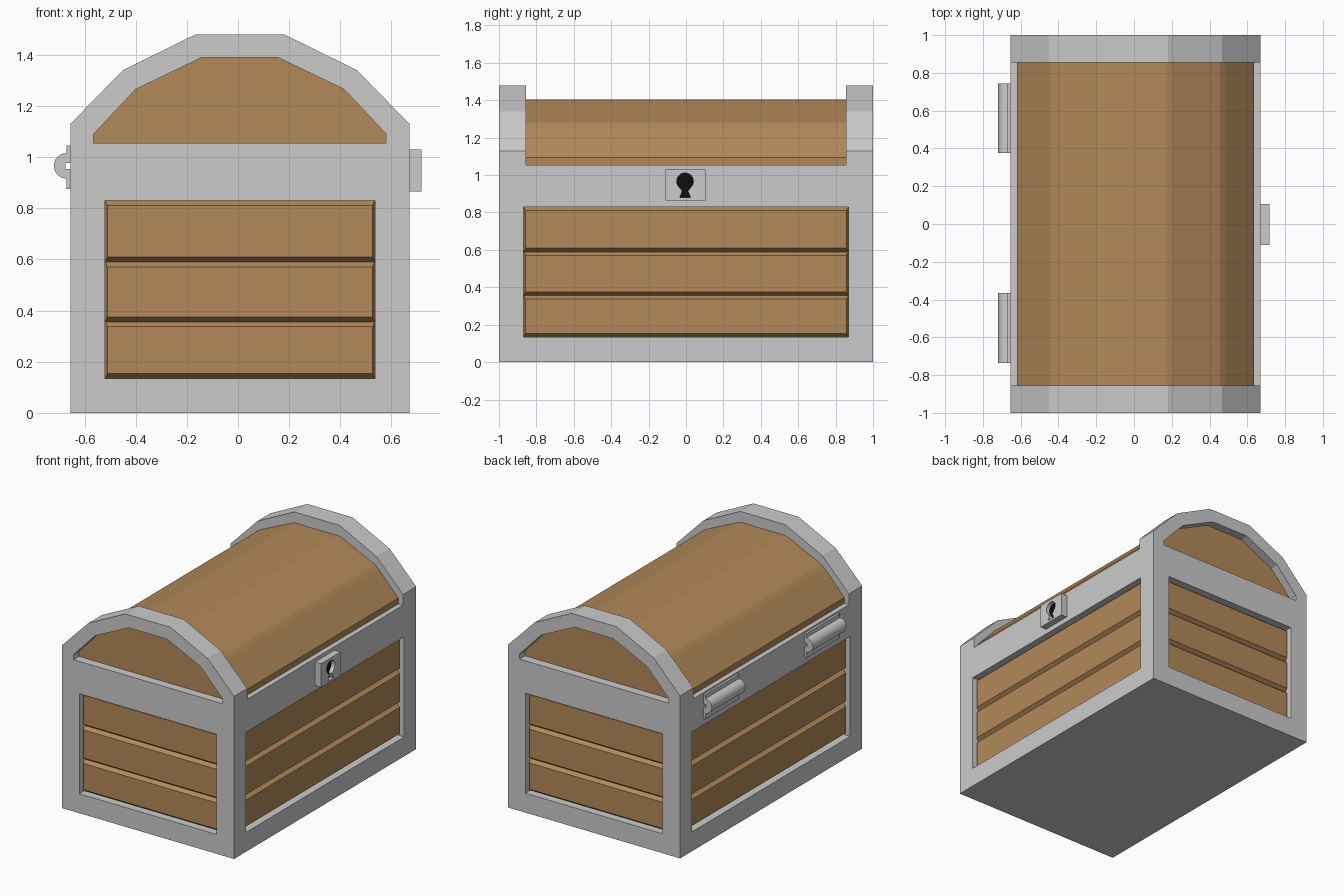
import bpy, bmesh, math

if "Cube" in bpy.data.objects:
    bpy.data.objects.remove(bpy.data.objects["Cube"])

CX = 0.0075  # centre line of the chest body


def material(name, rgb):
    m = bpy.data.materials.new(name)
    m.diffuse_color = (*rgb, 1)
    m.use_nodes = True
    m.node_tree.nodes["Principled BSDF"].inputs["Base Color"].default_value = m.diffuse_color
    return m


WOOD = material("wood", (0.45, 0.25, 0.10))
BLACK = material("keyhole_black", (0.004, 0.004, 0.004))


def finish(name, bm, mat=None):
    bmesh.ops.recalc_face_normals(bm, faces=bm.faces)
    me = bpy.data.meshes.new(name)
    bm.to_mesh(me)
    bm.free()
    ob = bpy.data.objects.new(name, me)
    bpy.context.collection.objects.link(ob)
    if mat:
        me.materials.append(mat)
    return ob


def prism(name, pts, axis, a, b, mat=None):
    """Extrude a profile of (horizontal, z) points along x or y from a to b."""
    def place(p, d):
        return (d, p[0], p[1]) if axis == 'x' else (p[0], d, p[1])
    bm = bmesh.new()
    lo = [bm.verts.new(place(p, a)) for p in pts]
    hi = [bm.verts.new(place(p, b)) for p in pts]
    n = len(pts)
    bm.faces.new(lo)
    bm.faces.new(hi[::-1])
    for i in range(n):
        j = (i + 1) % n
        bm.faces.new((lo[i], hi[i], hi[j], lo[j]))
    return finish(name, bm, mat)


def rect(h0, h1, z0, z1):
    return [(h0, z0), (h1, z0), (h1, z1), (h0, z1)]


def mirrored(half):
    """Complete a right-half profile across the centre line."""
    return [(CX + x, z) for x, z in half] + [(CX - x, z) for x, z in reversed(half)]


def cut(ob, cutter):
    cutter.hide_render = True
    mod = ob.modifiers.new("cut", 'BOOLEAN')
    mod.operation = 'DIFFERENCE'
    mod.solver = 'EXACT'
    mod.object = cutter
    bpy.context.view_layer.objects.active = ob
    bpy.ops.object.modifier_apply(modifier=mod.name)
    bpy.data.objects.remove(cutter)


def plank(name, axis, sign, face, base, half, z0, z1):
    """Board with chamfered edges, facing along sign * axis."""
    bm = bmesh.new()
    rings = []
    for depth, ih, iz in ((base - 0.03, 0, 0), (base, 0, 0), (face, 0.01, 0.019)):
        ring = []
        for h, z in rect(-half + ih, half - ih, z0 + iz, z1 - iz):
            co = (CX + sign * depth, h, z) if axis == 'x' else (CX + h, sign * depth, z)
            ring.append(bm.verts.new(co))
        rings.append(ring)
    bm.faces.new(rings[0])
    bm.faces.new(rings[-1])
    for r, s in zip(rings, rings[1:]):
        for i in range(4):
            j = (i + 1) % 4
            bm.faces.new((r[i], r[j], s[j], s[i]))
    return finish(name, bm, WOOD)


# Grey frame: full outline, then lid trough, arch windows and panel recesses
frame = prism("frame", mirrored([(0.6625, 0), (0.6625, 1.13), (0.4575, 1.34), (0.173, 1.48)]),
              'y', -1, 1)
cut(frame, prism("trough_cutter", rect(-1, 1, 1.055, 2), 'y', -0.855, 0.855))
window = mirrored([(0.572, 1.055), (0.572, 1.09), (0.408, 1.265), (0.148, 1.39)])
for s in (-1, 1):
    cut(frame, prism("window_cutter", window, 'y', s * 0.93, s * 1.1))
    cut(frame, prism("end_cutter", rect(CX - 0.5275, CX + 0.5275, 0.135, 0.83),
                     'y', s * 0.935, s * 1.1))
    cut(frame, prism("side_cutter", rect(-0.8675, 0.8675, 0.135, 0.83),
                     'x', CX + s * 0.6, CX + s * 0.8))

# Wooden rounded lid, ends showing through the arch windows
prism("lid", mirrored([(0.627, 1.05), (0.627, 1.095), (0.477, 1.255), (0.447, 1.28),
                       (0.2, 1.395), (0.165, 1.405)]), 'y', -0.94, 0.94, WOOD)

# Three planks in each of the four recesses
for s, end, side in ((-1, "front", "left"), (1, "back", "right")):
    for i, (z0, z1) in enumerate(((0.135, 0.356), (0.356, 0.59), (0.59, 0.83))):
        plank(f"{end}_plank_{i}", 'y', s, 0.97, 0.945, 0.5275, z0, z1)
        plank(f"{side}_plank_{i}", 'x', s, 0.635, 0.61, 0.8675, z0, z1)

# Hinges on the left side: plate with a rounded barrel and a square pin slot
arc = [(-0.67 - 0.05 * math.sin(t), 0.966 - 0.05 * math.cos(t))
       for t in (math.pi * k / 12 for k in range(13))]
hinge = ([(-0.65, 0.875), (-0.67, 0.875)] + arc +
         [(-0.67, 1.045), (-0.65, 1.045), (-0.65, 0.977), (-0.675, 0.977),
          (-0.675, 0.953), (-0.65, 0.953)])
for name, y in (("hinge_front", -0.55), ("hinge_back", 0.56)):
    prism(name, hinge, 'y', y - 0.185, y + 0.185)

# Lock plate with a recessed keyhole
lock = prism("lock_plate", rect(-0.11, 0.105, 0.865, 1.03), 'x', 0.66, 0.717)
keyhole = [(-0.005 + 0.045 * math.cos(t), 0.967 + 0.045 * math.sin(t))
           for t in (math.radians(-50 + 280 * k / 12) for k in range(13))]
keyhole += [(-0.02, 0.915), (-0.034, 0.88), (0.024, 0.88), (0.01, 0.915)]
cut(lock, prism("keyhole_cutter", keyhole, 'x', 0.68, 0.8))
prism("keyhole", keyhole, 'x', 0.675, 0.69, BLACK)
